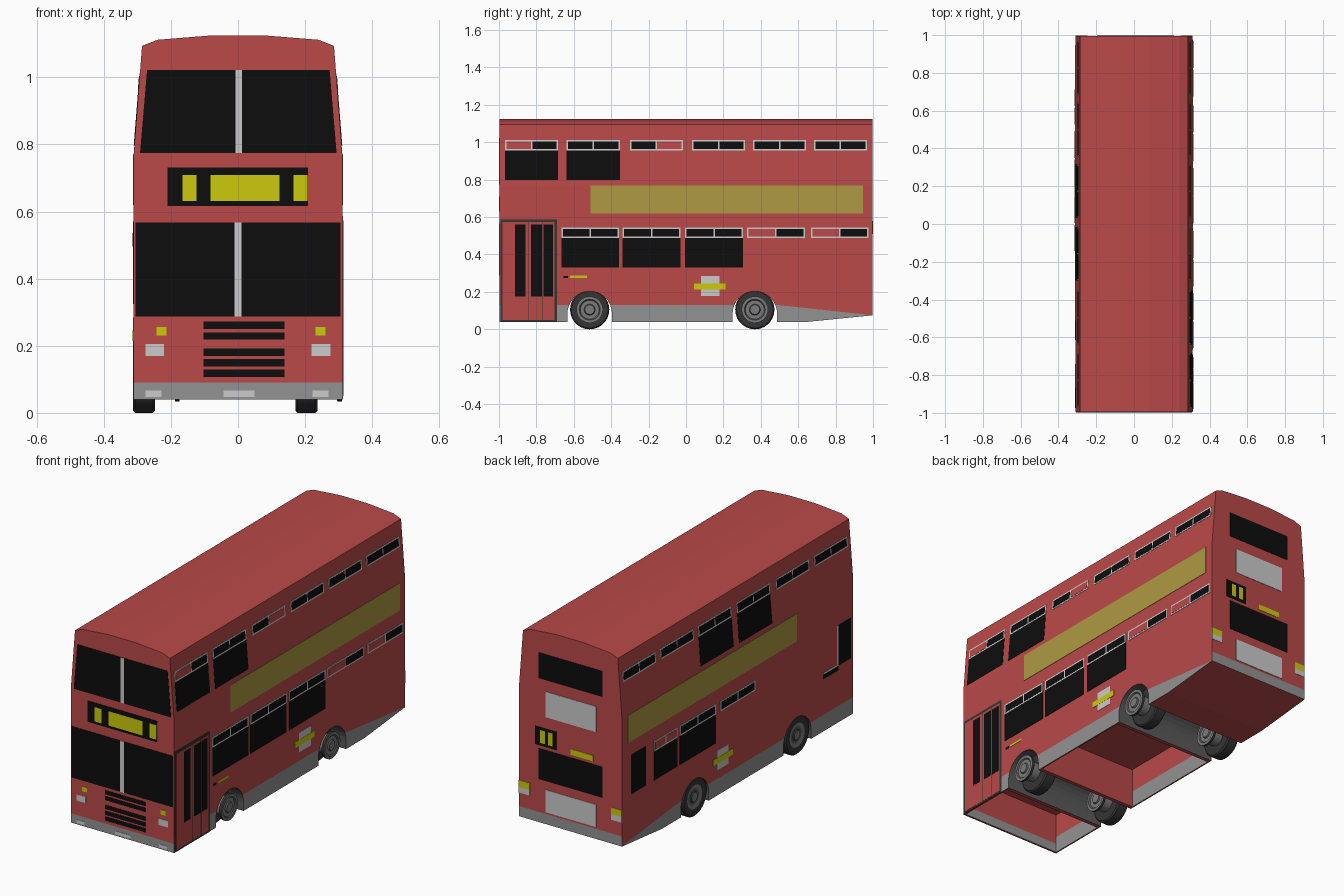
import bpy, bmesh, math

if "Cube" in bpy.data.objects:
    bpy.data.objects.remove(bpy.data.objects["Cube"])

def material(name, r, g, b):
    m = bpy.data.materials.new(name)
    m.diffuse_color = (r, g, b, 1)
    m.use_nodes = True
    m.node_tree.nodes["Principled BSDF"].inputs["Base Color"].default_value = m.diffuse_color
    return m

RED = material("body red", 0.49, 0.066, 0.066)
BLACK = material("glass black", 0.004, 0.004, 0.004)
SILVER = material("silver", 0.6, 0.6, 0.6)
GREY = material("skirt grey", 0.29, 0.29, 0.29)
YELLOW = material("lamp yellow", 0.6, 0.6, 0.004)
OLIVE = material("banner ochre", 0.42, 0.32, 0.055)
DARK = material("rubber dark", 0.035, 0.035, 0.035)
ARCH = material("arch dark grey", 0.1, 0.1, 0.1)
HUB = material("hub grey", 0.2, 0.2, 0.2)

END, HALF = 0.996, 0.311

def half_width(z):
    return HALF - max(0, z - 0.77) * 0.08

def finish(name, bm, mats):
    bmesh.ops.recalc_face_normals(bm, faces=bm.faces[:])
    me = bpy.data.meshes.new(name)
    bm.to_mesh(me)
    bm.free()
    for m in mats:
        me.materials.append(m)
    ob = bpy.data.objects.new(name, me)
    bpy.context.collection.objects.link(ob)
    return ob

def bridge(bm, a, b):
    """Closed solid between two matching outlines."""
    va, vb = [bm.verts.new(p) for p in a], [bm.verts.new(p) for p in b]
    bm.faces.new(va)
    bm.faces.new(vb[::-1])
    n = len(va)
    for i in range(n):
        j = (i + 1) % n
        bm.faces.new((va[i], vb[i], vb[j], va[j]))

# thin plates laid on one side of the body: rect = (u0, u1, z0, z1, inset at top)
def plates(name, face, mat, rects, layer=1):
    bm = bmesh.new()
    for u0, u1, z0, z1, *t in rects:
        t = t[0] if t else 0
        def loop(d):
            pts = []
            for u, z in ((u0, z0), (u1, z0), (u1 - t, z1), (u0 + t, z1)):
                if face in ("front", "rear"):
                    pts.append((u, (END + d) * (-1 if face == "front" else 1), z))
                else:
                    pts.append(((half_width(z) + d) * (1 if face == "right" else -1), u, z))
            return pts
        bridge(bm, loop(-0.002), loop(0.002 * layer))
    return finish(name, bm, [mat])

# body shell
bm = bmesh.new()
half = [(HALF, 0.04), (HALF, 0.77), (0.286, 1.094), (0.24, 1.112), (0.08, 1.125)]
section = half + [(-x, z) for x, z in reversed(half)]
bridge(bm, [(x, -END, z) for x, z in section], [(x, END, z) for x, z in section])
body = finish("body", bm, [RED, GREY, ARCH])

# cutter: wheel arches, open underside and sloping tail
WHEELS_Y = (-0.515, 0.368)
bm = bmesh.new()
def cut(yz, hw):
    bridge(bm, [(-hw, y, z) for y, z in yz], [(hw, y, z) for y, z in yz])
for y in WHEELS_Y:
    arc = [(y + 0.119 * math.cos(math.pi * i / 16), 0.084 + 0.119 * math.sin(math.pi * i / 16))
           for i in range(17)]
    cut(arc + [(y - 0.119, 0), (y + 0.119, 0)], 0.5)
for y0, y1 in ((-0.985, -0.655), (-0.375, 0.228)):
    cut([(y0, 0), (y1, 0), (y1, 0.26), (y0, 0.26)], 0.303)
cut([(0.65, 0.04), (1.05, 0.08), (1.05, -0.1), (0.65, -0.1)], 0.5)
cutter = finish("underside_cutter", bm, [RED])
cutter.hide_render = True
mod = body.modifiers.new("cut", "BOOLEAN")
mod.operation = "DIFFERENCE"
mod.solver = "EXACT"
mod.object = cutter
bpy.context.view_layer.objects.active = body
bpy.ops.object.modifier_apply(modifier="cut")
bpy.data.objects.remove(cutter)

# grey skirt and dark arches by height and direction
bm = bmesh.new()
bm.from_mesh(body.data)
bmesh.ops.triangulate(bm, faces=bm.faces[:])
for co, no in (((0, 0, 0.09), (0, 0, 1)), ((0, 0, 0.13), (0, 0, 1)),
               ((0, 0.49, 0.13), (0, 0.055, 0.51))):
    bmesh.ops.bisect_plane(bm, geom=bm.verts[:] + bm.edges[:] + bm.faces[:],
                           plane_co=co, plane_no=no)
bm.normal_update()
for f in bm.faces:
    c, n = f.calc_center_median(), f.normal
    f.material_index = 0
    if abs(n.x) > 0.9:
        top = 0.13 - max(0, c.y - 0.49) * 0.108
        f.material_index = int(c.z < top)
    elif abs(n.y) > 0.9 and abs(c.y) > 0.97:
        f.material_index = int(c.z < (0.09 if c.y < 0 else 0.13))
    elif c.z < 0.21 and any(abs(c.y - y) < 0.12 for y in WHEELS_Y):
        f.material_index = 2
bm.to_mesh(body.data)
bm.free()

# wheels: lathed about x, with the hub flange on one side
PROFILE = [(-0.026, 0, 2), (-0.03, 0.025, 0), (-0.024, 0.03, 1), (-0.024, 0.045, 2),
           (-0.03, 0.065, 0), (-0.033, 0.098, 0), (-0.026, 0.105, 0), (0.026, 0.105, 0),
           (0.033, 0.098, 0), (0.033, 0.05, 2), (0.09, 0.05, 2), (0.092, 0.071, 0),
           (0.106, 0.071, 2), (0.106, 0.056, 1), (0.1, 0.05, 2), (0.1, 0.03, 1),
           (0.107, 0.025, 2), (0.107, 0, 2)]
def wheel(name, x, y):
    bm = bmesh.new()
    n, rings = 28, []
    for px, r, _ in PROFILE:
        rings.append([bm.verts.new((x + px, y + r * math.cos(2 * math.pi * i / n),
                                    0.105 + r * math.sin(2 * math.pi * i / n)))
                      for i in range(n if r else 1)])
    for k in range(len(rings) - 1):
        a, b = rings[k], rings[k + 1]
        for i in range(n):
            j = (i + 1) % n
            vs = [a[i % len(a)], b[i % len(b)], b[j % len(b)], a[j % len(a)]]
            f = bm.faces.new(list(dict.fromkeys(vs)))
            f.material_index = PROFILE[k][2]
            f.smooth = True
    ob = finish(name, bm, [DARK, ARCH, HUB])
    bpy.ops.object.select_all(action="DESELECT")
    ob.select_set(True)
    bpy.context.view_layer.objects.active = ob
    bpy.ops.object.shade_smooth_by_angle(angle=math.radians(30))
for y, end in zip(WHEELS_Y, ("front", "rear")):
    wheel(end + "_wheel_left", -0.28, y)
    wheel(end + "_wheel_right", 0.204, y)

# side windows: silver vent frames with two panes each, and lower glass on some
UPPER = [(-0.968, -0.684), (-0.638, -0.353), (-0.3, -0.016), (0.032, 0.316), (0.358, 0.642), (0.684, 0.968)]
LOWER = [(-0.665, -0.358), (-0.339, -0.029), (-0.005, 0.305), (0.326, 0.636), (0.668, 0.976)]
def vents(name, face, spans, z0, z1, blind=()):
    dark, red, b = [], [], 0.008
    for i, (a, c) in enumerate(spans):
        m = (a + c) / 2
        for k, (p, q) in enumerate(((a + b, m - b / 2), (m + b / 2, c - b))):
            (red if (i, k) in blind else dark).append((p, q, z0 + b, z1 - b))
    plates(name + "_frames", face, SILVER, [(a, c, z0, z1) for a, c in spans])
    plates(name + "_panes", face, BLACK, dark, 1.5)
    if red:
        plates(name + "_blind_panes", face, RED, red, 1.5)
vents("upper_vents_right", "right", UPPER, 0.955, 1.012, {(0, 0), (2, 1)})
vents("lower_vents_right", "right", LOWER, 0.488, 0.544, {(3, 0), (4, 0)})
vents("upper_vents_left", "left", UPPER, 0.955, 1.012)
vents("lower_vents_left", "left", [(-0.15, 0.15), (0.19, 0.5)], 0.488, 0.544)
vents("rear_vent_left", "left", [(0.52, 0.72)], 0.488, 0.544, {(0, 0), (0, 1)})
plates("upper_glass_right", "right", BLACK, [(a, b, 0.797, 0.955) for a, b in UPPER[:2]])
plates("lower_glass_right", "right", BLACK, [(a, b, 0.33, 0.488) for a, b in LOWER[:3]])
plates("upper_glass_left", "left", BLACK, [(a, b, 0.797, 0.955) for a, b in UPPER[2:4]])
plates("lower_glass_left", "left", BLACK,
       [(0.19, 0.5, 0.33, 0.488), (0.52, 0.72, 0.33, 0.488), (0.79, 0.92, 0.33, 0.544)])
plates("cab_window_left", "left", BLACK, [(-0.975, -0.865, 0.35, 0.57), (-0.865, -0.74, 0.325, 0.35)])
plates("cab_window_trim", "left", SILVER, [(-0.865, -0.855, 0.35, 0.57), (-0.865, -0.74, 0.35, 0.36)])

# side banners and emblems
for side in ("right", "left"):
    plates("banner_" + side, side, OLIVE, [(-0.51, 0.947, 0.62, 0.77)])
    plates("emblem_plate_" + side, side, SILVER, [(0.08, 0.18, 0.178, 0.285)])
    plates("emblem_bar_" + side, side, YELLOW, [(0.042, 0.212, 0.214, 0.246)], 1.5)
plates("side_marker", "right", YELLOW, [(-0.62, -0.53, 0.275, 0.287)])
plates("side_marker_tip", "right", BLACK, [(-0.655, -0.632, 0.275, 0.286)])

# entrance door
plates("door_frame", "right", DARK, [(-0.993, -0.69, 0.04, 0.587)])
plates("door_leaves", "right", RED,
       [(-0.98, -0.843, 0.05, 0.573), (-0.839, -0.768, 0.05, 0.573), (-0.764, -0.704, 0.05, 0.573)], 1.5)
plates("door_glass", "right", BLACK,
       [(-0.914, -0.858, 0.175, 0.56), (-0.828, -0.77, 0.175, 0.56), (-0.762, -0.712, 0.175, 0.56)], 2)

# front
plates("upper_windscreen", "front", BLACK, [(-0.292, 0.294, 0.775, 1.022, 0.021)])
plates("lower_windscreen", "front", BLACK, [(-0.306, 0.306, 0.288, 0.567)])
plates("windscreen_bars", "front", SILVER, [(-0.008, 0.012, 0.775, 1.022), (-0.011, 0.011, 0.288, 0.567)], 1.5)
plates("destination_box", "front", BLACK, [(-0.21, 0.208, 0.617, 0.732)])
plates("destination_blinds", "front", YELLOW,
       [(-0.166, -0.124, 0.631, 0.709), (-0.082, 0.124, 0.631, 0.709), (0.166, 0.207, 0.631, 0.709)], 1.5)
plates("grille", "front", BLACK, [(-0.103, 0.139, z, z + 0.022) for z in (0.107, 0.138, 0.17, 0.218, 0.25)])
plates("indicators", "front", YELLOW, [(-0.243, -0.213, 0.23, 0.256), (0.231, 0.261, 0.23, 0.256)])
plates("headlights", "front", SILVER, [(-0.276, -0.22, 0.17, 0.205), (0.219, 0.276, 0.17, 0.205)])
plates("bumper_lamps", "front", SILVER,
       [(-0.276, -0.228, 0.048, 0.066), (-0.043, 0.049, 0.048, 0.066), (0.222, 0.27, 0.048, 0.066)])

# rear
plates("rear_windows", "rear", BLACK, [(-0.195, 0.19, 0.86, 1.0), (-0.195, 0.19, 0.31, 0.478)])
plates("rear_panels", "rear", SILVER, [(-0.157, 0.15, 0.658, 0.797), (-0.157, 0.15, 0.14, 0.262)])
plates("rear_route_box", "rear", BLACK, [(0.085, 0.213, 0.495, 0.595)])
plates("rear_route_blinds", "rear", YELLOW, [(0.105, 0.133, 0.51, 0.58), (0.152, 0.18, 0.51, 0.58)], 1.5)
plates("rear_plate_lamp", "rear", YELLOW, [(-0.138, -0.003, 0.494, 0.525)])
plates("rear_lamps_yellow", "rear", YELLOW, [(0.245, 0.31, 0.235, 0.272), (-0.31, -0.245, 0.235, 0.272)])
plates("rear_lamps_silver", "rear", SILVER, [(0.245, 0.31, 0.205, 0.235), (-0.31, -0.245, 0.205, 0.235)])
